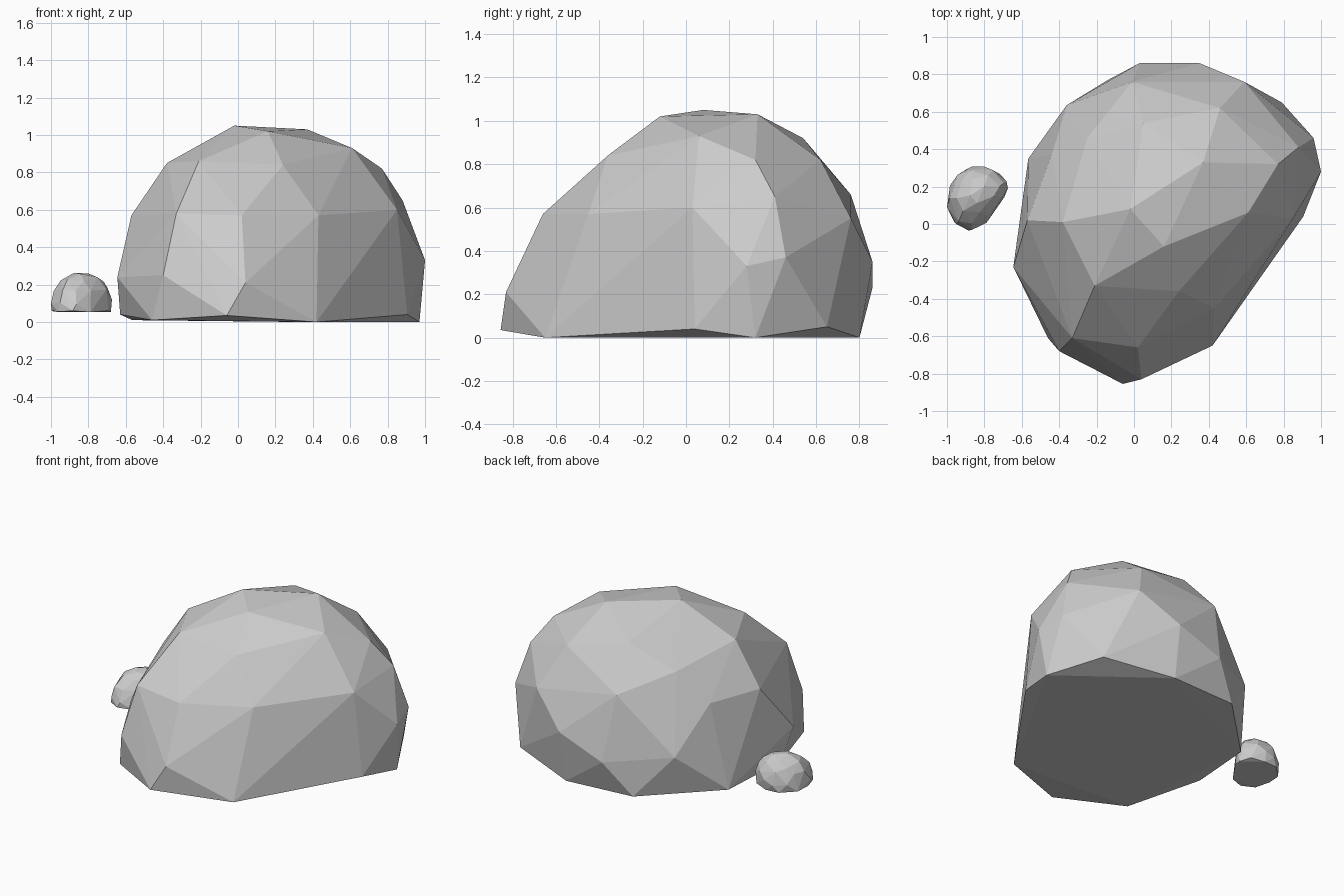
import bpy, bmesh

# Horizontal rings of the boulder, from the ground upward
BASE = [(-.06, -.855, .035), (.42, -.65, 0), (.905, .04, .04), (.97, .32, 0),
        (.79, .65, .05), (.34, .80, 0), (-.14, .77, .01), (-.565, .35, .01),
        (-.63, -.12, .04), (-.46, -.61, .01)]
LOWER = [(.04, -.83, .21), (1.0, .28, .33), (.96, .46, .37), (.35, .86, .35),
         (.03, .86, .23), (-.36, .635, .28), (-.645, -.23, .24), (-.40, -.68, .25)]
MIDDLE = [(.02, -.66, .57), (.43, -.45, .57), (.85, .03, .60), (.88, .41, .65),
          (.59, .76, .55), (-.01, .76, .66), (-.44, .37, .57), (-.57, .02, .57),
          (-.33, -.61, .58)]
UPPER = [(.24, -.36, .84), (.61, .06, .93), (.77, .32, .82), (.46, .62, .82),
         (.05, .54, .92), (-.25, .46, .77), (-.38, .01, .85), (-.21, -.33, .86)]
CROWN = [(-.02, .08, 1.05), (.37, .33, 1.03), (.16, -.12, 1.02)]


def make_rock(name):
    """Stretch a faceted skin over the rings."""
    bm = bmesh.new()
    for ring in (BASE, LOWER, MIDDLE, UPPER, CROWN):
        for p in ring:
            bm.verts.new(p)
    res = bmesh.ops.convex_hull(bm, input=bm.verts[:])
    loose = [v for v in bm.verts if not v.link_faces]
    bmesh.ops.delete(bm, geom=loose, context='VERTS')
    bmesh.ops.recalc_face_normals(bm, faces=bm.faces[:])
    mesh = bpy.data.meshes.new(name)
    bm.to_mesh(mesh)
    bm.free()
    ob = bpy.data.objects.new(name, mesh)
    bpy.context.collection.objects.link(ob)
    return ob


# Large boulder
make_rock("boulder")

# Small pebble of the same shape beside it
pebble = make_rock("pebble")
pebble.scale = (.198, .2, .2)
pebble.location = (-.872, .136, .053)
